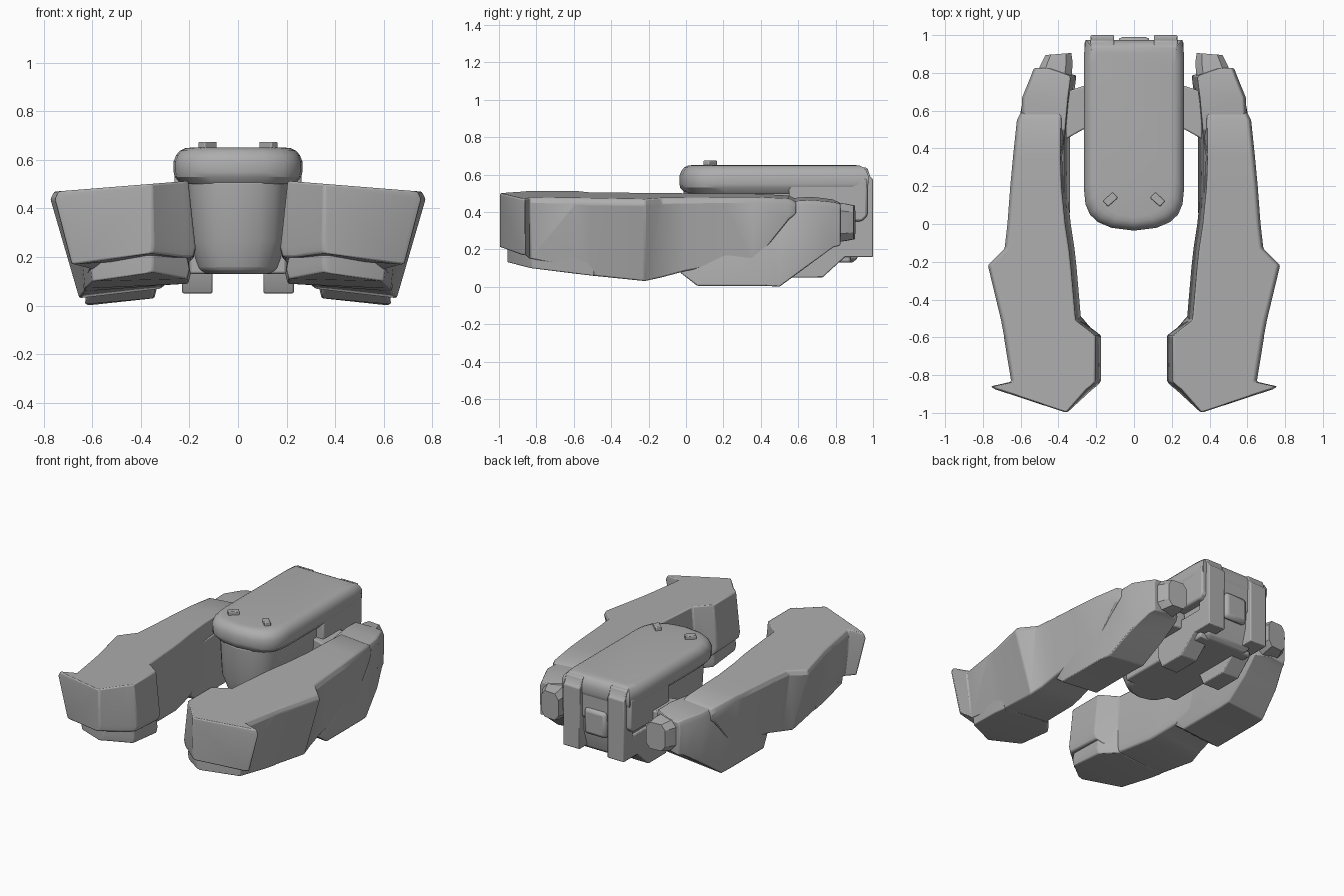
import bpy, bmesh, math
from mathutils import Vector

old = bpy.data.objects.get("Cube")
if old:
    bpy.data.objects.remove(old, do_unlink=True)

grey = bpy.data.materials.new("hull_grey")
grey.use_nodes = True
tone = (0.42, 0.42, 0.42, 1)
grey.diffuse_color = tone
grey.node_tree.nodes["Principled BSDF"].inputs["Base Color"].default_value = tone


def loft(name, rings, mirror=False, bevel=0.0):
    """Skin a row of equal-length rings and cap both ends."""
    bm = bmesh.new()
    loops = [[bm.verts.new(p) for p in ring] for ring in rings]
    n = len(loops[0])
    for a, b in zip(loops, loops[1:]):
        for i in range(n):
            j = (i + 1) % n
            bm.faces.new((a[i], a[j], b[j], b[i]))
    bm.faces.new(loops[0])
    bm.faces.new(loops[-1])
    bmesh.ops.recalc_face_normals(bm, faces=bm.faces)
    mesh = bpy.data.meshes.new(name)
    bm.to_mesh(mesh)
    bm.free()
    mesh.materials.append(grey)
    obj = bpy.data.objects.new(name, mesh)
    bpy.context.collection.objects.link(obj)
    if bevel:
        mod = obj.modifiers.new("soft_edges", 'BEVEL')
        mod.width, mod.segments, mod.limit_method = bevel, 2, 'ANGLE'
        mod.angle_limit = math.radians(35)
    if mirror:
        obj.modifiers.new("mirror", 'MIRROR')
    bpy.ops.object.select_all(action='DESELECT')
    obj.select_set(True)
    bpy.context.view_layer.objects.active = obj
    bpy.ops.object.shade_smooth_by_angle(angle=math.radians(30))
    return obj


def box(name, x, y, z, **kw):
    ring = [(x[0], z[0]), (x[1], z[0]), (x[1], z[1]), (x[0], z[1])]
    return loft(name, [[(a, v, c) for a, c in ring] for v in y], **kw)


def side_prism(name, profile, x0, x1, **kw):
    return loft(name, [[(x, y, z) for y, z in profile] for x in (x0, x1)], **kw)


def arm_ring(y, inner, outer, low_outer, z_in, z_out, drop=0.0):
    """Cross-section of an arm: sloped roof, leaning walls, tilted floor."""
    roof = lambda x: 0.53 - 0.08 * x - drop
    lean = min(0.03, (outer - inner) / 4)
    top_in, top_out = inner + lean, outer - lean / 2
    return [(top_in, y, roof(top_in)), (top_out, y, roof(top_out)),
            (outer, y, roof(outer) - 0.03), (low_outer, y, z_out),
            (inner + lean / 3, y, z_in), (inner, y, z_in + 0.04)]


# Arm shell with the front side fin
shell = [
    (-0.995, 0.35, 0.37, 0.37, 0.22, 0.21),
    (-0.875, 0.22, 0.735, 0.67, 0.20, 0.17),
    (-0.86, 0.20, 0.76, 0.69, 0.20, 0.17),
    (-0.835, 0.175, 0.65, 0.61, 0.20, 0.15),
    (-0.59, 0.175, 0.69, 0.63, 0.19, 0.10),
    (-0.51, 0.28, 0.705, 0.63, 0.09, 0.06),
    (-0.22, 0.305, 0.775, 0.655, 0.07, 0.03),
    (-0.13, 0.315, 0.685, 0.64, 0.08, 0.05),
    (0.0, 0.335, 0.67, 0.63, 0.10, 0.085),
    (0.2, 0.355, 0.655, 0.62, 0.12, 0.12),
    (0.36, 0.36, 0.64, 0.62, 0.13, 0.12),
    (0.55, 0.36, 0.62, 0.61, 0.36, 0.36, 0.01),
    (0.59, 0.36, 0.60, 0.595, 0.40, 0.39, 0.03),
]
loft("arm_shell", [arm_ring(*s) for s in shell], mirror=True, bevel=0.008)

# Recessed lower nose under the shell
nose = [
    (-0.955, 0.35, 0.38, 0.38, 0.14, 0.13, 0.2),
    (-0.83, 0.20, 0.62, 0.60, 0.11, 0.10, 0.2),
    (-0.59, 0.195, 0.65, 0.63, 0.09, 0.07, 0.2),
    (-0.49, 0.28, 0.655, 0.635, 0.085, 0.058, 0.2),
]
loft("arm_lower_nose", [arm_ring(*s) for s in nose], mirror=True, bevel=0.006)

# Rear limb with its keel
limb = [
    (-0.03, 0.345, 0.60, 0.60, 0.10, 0.075, 0.12),
    (0.06, 0.34, 0.62, 0.63, 0.03, 0.005, 0.12),
    (0.42, 0.34, 0.61, 0.63, 0.03, 0.005, 0.10),
    (0.50, 0.335, 0.60, 0.62, 0.03, 0.0, 0.03),
    (0.67, 0.32, 0.592, 0.585, 0.135, 0.125, 0.02),
    (0.785, 0.305, 0.545, 0.54, 0.23, 0.21, 0.035),
    (0.825, 0.42, 0.53, 0.525, 0.24, 0.22, 0.045),
]
loft("arm_rear_limb", [arm_ring(*s) for s in limb], mirror=True, bevel=0.006)


def chamfered(cx, cz, w, h, y, cut=0.3):
    pts = [(1, cut), (cut, 1), (-cut, 1), (-1, cut), (-1, -cut), (-cut, -1), (cut, -1), (1, -cut)]
    return [(cx + a * w, y - 0.08 * a * w, cz + b * h) for a, b in pts]


# Thruster nozzle
loft("arm_nozzle", [chamfered(0.43, 0.345, 0.10, 0.11, 0.76, 0.6),
                    chamfered(0.41, 0.345, 0.085, 0.10, 0.85, 0.6),
                    chamfered(0.40, 0.345, 0.068, 0.09, 0.90, 0.6)], mirror=True)

# Brackets joining the arms to the pod
bracket = [(0.2, 0.52), (0.27, 0.50), (0.36, 0.45), (0.36, 0.70), (0.27, 0.73), (0.2, 0.73)]
loft("arm_bracket", [[(x, y, z) for x, y in bracket] for z in (0.24, 0.42)], mirror=True, bevel=0.008)


def pod_plan(z, inset, half=0.265, front=-0.035, back=0.975):
    """Pod outline with a rounded front, shrunk by an inset."""
    w, f, b = half - inset, front + inset, back - inset
    side = [(w * 0.97, b), (w, b - 0.08), (w, f + 0.22), (w * 0.97, f + 0.14),
            (w * 0.88, f + 0.085), (w * 0.72, f + 0.045), (w * 0.45, f + 0.015), (0, f)]
    return [(x, y, z) for x, y in side] + [(-x, y, z) for x, y in reversed(side[:-1])]


# Pod canopy and lower hull
loft("pod_canopy", [pod_plan(z, i) for z, i in (
    (0.50, 0.03), (0.53, 0.004), (0.55, 0), (0.595, 0), (0.62, 0.01),
    (0.638, 0.025), (0.648, 0.045), (0.651, 0.07))])
loft("pod_lower_hull", [pod_plan(z, i, 0.212, -0.015, 0.96) for z, i in (
    (0.13, 0.07), (0.15, 0.045), (0.27, 0.01), (0.51, 0))], bevel=0.008)
belly = box("pod_belly", (-0.20, 0.20), (0.16, 0.88), (0.13, 0.3), bevel=0.01)
rear = [(0.55, 0.40), (0.60, 0.35), (0.94, 0.35), (0.97, 0.38), (0.97, 0.58), (0.55, 0.58)]
side_prism("pod_rear_block", rear, -0.262, 0.262, bevel=0.012)

# Rear rails running down into skids
rail = [(0.50, 0.14), (0.54, 0.05), (0.73, 0.05), (0.85, 0.16), (1.0, 0.16),
        (1.0, 0.575), (0.985, 0.59), (0.97, 0.635), (0.92, 0.645), (0.9, 0.3), (0.5, 0.3)]
side_prism("rear_rail_skid", rail, 0.105, 0.23, mirror=True, bevel=0.006)

# Hatch between the rails
box("rear_hatch", (-0.085, 0.085), (0.94, 0.99), (0.27, 0.45), bevel=0.025)

# Small angled sensors on the canopy
for side, label in ((1, "left"), (-1, "right")):
    sensor = box(label + "_sensor", (-0.02, 0.02), (-0.035, 0.035), (-0.03, 0.025), bevel=0.005)
    sensor.location = Vector((side * 0.125, 0.13, 0.65))
    sensor.rotation_euler = (0, 0, side * math.radians(48))
